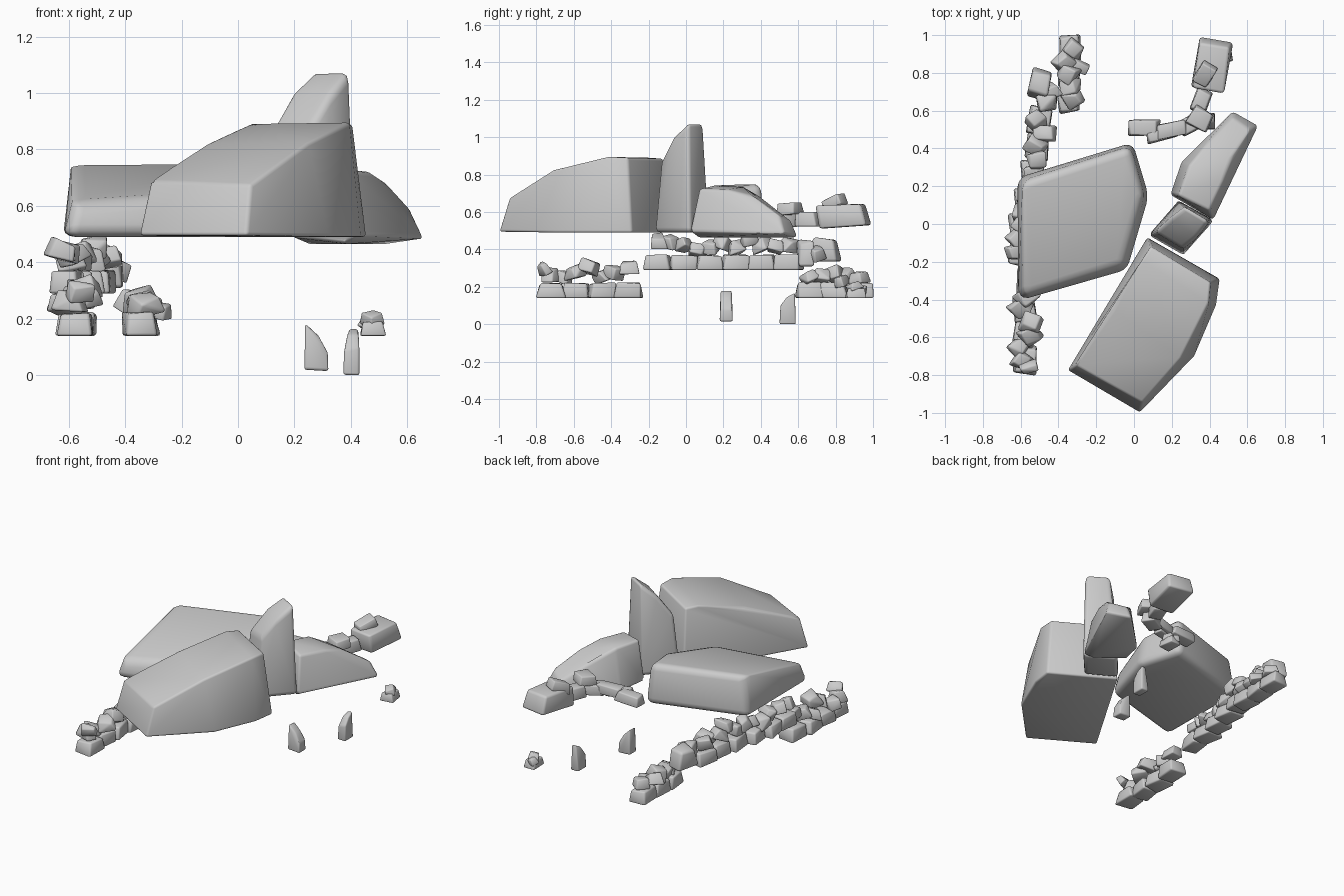
import bpy, bmesh, random
from math import radians
from mathutils import Vector, Euler

rng = random.Random(7)


def hull(name, points, bevel, segments=3):
    """Convex rock from a few points, with softened edges."""
    bm = bmesh.new()
    for p in points:
        bm.verts.new(p)
    bmesh.ops.convex_hull(bm, input=bm.verts[:])
    loose = [v for v in bm.verts if not v.link_faces]
    bmesh.ops.delete(bm, geom=loose, context='VERTS')
    bmesh.ops.dissolve_limit(bm, angle_limit=radians(6), verts=bm.verts[:], edges=bm.edges[:])
    bmesh.ops.recalc_face_normals(bm, faces=bm.faces[:])
    me = bpy.data.meshes.new(name)
    bm.to_mesh(me)
    bm.free()
    ob = bpy.data.objects.new(name, me)
    bpy.context.collection.objects.link(ob)
    for f in me.polygons:
        f.use_smooth = True
    mod = ob.modifiers.new("soft_edges", 'BEVEL')
    mod.width, mod.segments = bevel, segments
    mod.limit_method, mod.angle_limit = 'ANGLE', radians(22)
    return ob


def stone(name, loc, size, yaw=0, tilt=0, roll=0, jitter=0.12, taper=0.8):
    """Small chipped block: a jittered, tapered box."""
    rot = Euler((radians(tilt), radians(roll), radians(yaw))).to_matrix()
    pts = []
    for sx in (-.5, .5):
        for sy in (-.5, .5):
            for sz in (-.5, .5):
                k = taper if sz > 0 else 1
                j = [rng.uniform(-jitter, jitter) for _ in range(3)]
                if sz < 0:
                    j[2] = 0
                p = Vector(((sx * k + j[0]) * size[0], (sy * k + j[1]) * size[1],
                            (sz + j[2]) * size[2]))
                pts.append(rot @ p + Vector(loc))
    return hull(name, pts, min(size) * 0.12, 2)


def rubble_row(name, path, z0, top):
    """Row of base stones with smaller tumbled stones heaped on them."""
    h = 0.08
    for i, (x, y) in enumerate(path):
        stone(f"{name}_base_{i}", (x, y, z0 + h / 2), (.115, .145, h),
              rng.uniform(-10, 10), jitter=.07, taper=.86)
    for i in range(len(path) * 2 - 1):
        a, b = path[i // 2], path[min(i // 2 + 1, len(path) - 1)]
        t = .5 * (i % 2)
        x, y = a[0] + (b[0] - a[0]) * t, a[1] + (b[1] - a[1]) * t
        lift = rng.uniform(.085, top)
        stone(f"{name}_top_{i}", (x + rng.uniform(-.025, .03), y, z0 + lift + .025),
              (.10, .09, .065), rng.uniform(-50, 50), rng.uniform(-25, 25),
              rng.uniform(-20, 20), jitter=.17)


# Large left slab, top sloping down towards the front
hull("left_slab",
     [(-.62, .25, .49), (-.005, .435, .49), (.085, .15, .49), (-.03, -.25, .49), (-.615, -.415, .49),
      (-.59, .225, .755), (-.02, .41, .755), (.05, .15, .715), (-.055, -.22, .65), (-.585, -.385, .61)],
     .045)

# Front boulder, arched along its length
hull("front_boulder",
     [(.07, -.07, .49), (.455, -.29, .49), (.435, -.43, .49), (.32, -.70, .49), (.03, -1.0, .495),
      (-.352, -.775, .495),
      (-.31, -.745, .69), (.045, -.945, .675), (-.11, -.455, .82), (.25, -.71, .825),
      (.04, -.19, .89), (.09, -.12, .885), (.405, -.31, .89), (.395, -.42, .895)],
     .045)

# Upright spike wedged between the boulders
hull("spike",
     [(.235, .125, .49), (.425, .02, .49), (.26, -.165, .49), (.075, -.06, .49),
      (.27, .09, 1.08), (.4, .012, 1.08), (.19, .03, 1.0), (.335, -.07, 1.0),
      (.11, -.04, .86), (.26, -.13, .88)],
     .025)

# Rear right boulder, tapering to the back
hull("rear_boulder",
     [(.19, .155, .49), (.42, .02, .495), (.66, .525, .485), (.525, .6, .465), (.25, .33, .465),
      (.38, .06, .465),
      (.235, .15, .745), (.4, .07, .725), (.29, .31, .735), (.47, .22, .72),
      (.36, .4, .68), (.515, .35, .69), (.615, .5, .58), (.525, .565, .55)],
     .03)

# Low rubble wall on the left, in three steps
rubble_row("front_rubble", [(-.575, -.72), (-.58, -.59), (-.58, -.45), (-.56, -.31)], .14, .14)
rubble_row("middle_rubble", [(-.61, -.15), (-.60, -.01), (-.57, .13), (-.54, .27), (-.51, .41),
                             (-.50, .55)], .29, .14)
rubble_row("back_rubble", [(-.35, .66), (-.345, .79), (-.34, .925)], .14, .10)
stone("loose_chip", (-.56, -.76, .295), (.09, .05, .06), 20, 30)
stone("end_block", (-.50, .74, .395), (.115, .14, .12), -15)
stone("end_block_low", (-.465, .64, .375), (.11, .09, .13), 5)
stone("side_shard", (-.28, .83, .23), (.09, .06, .05), -20, 10, 15)
stone("end_cap", (-.44, .70, .38), (.10, .08, .06), 30, 15, 20)

# Stepped stones curving behind the rear boulder
for i, (x, y, z, w, l, h, yaw, tilt) in enumerate([
        (.415, .84, .58, .175, .27, .12, -8, 4),
        (.375, .79, .65, .09, .13, .06, -30, 22),
        (.355, .65, .56, .095, .12, .075, -22, 0),
        (.35, .555, .615, .12, .11, .06, -30, 5),
        (.30, .53, .555, .09, .14, .07, -60, 0),
        (.20, .50, .56, .08, .17, .06, -78, 4),
        (.15, .475, .55, .06, .16, .06, -75, -3),
        (.05, .51, .55, .085, .17, .065, -90, 3)]):
    stone(f"back_step_{i}", (x, y, z), (w, l, h), yaw, tilt, jitter=.06, taper=.88)

# Two small standing stones
hull("near_standing_stone",
     [(.235, .18, .02), (.235, .25, .02), (.32, .18, .015), (.32, .25, .015),
      (.238, .185, .182), (.24, .245, .182), (.285, .19, .14), (.285, .24, .14),
      (.318, .185, .08), (.318, .245, .08)], .008, 2)
hull("far_standing_stone",
     [(.373, .5, .002), (.43, .5, 0), (.373, .587, .002), (.43, .587, 0),
      (.376, .505, .09), (.43, .505, .1), (.385, .54, .145), (.428, .54, .145),
      (.395, .582, .167), (.425, .582, .167)], .008, 2)

# Small pile at the back right
stone("pile_base", (.475, .91, .165), (.085, .11, .05), 5, jitter=.05)
stone("pile_top", (.475, .90, .20), (.06, .07, .04), 30, 15, -15)
stone("pile_chip", (.455, .94, .185), (.04, .05, .04), -20, -15, 10)
